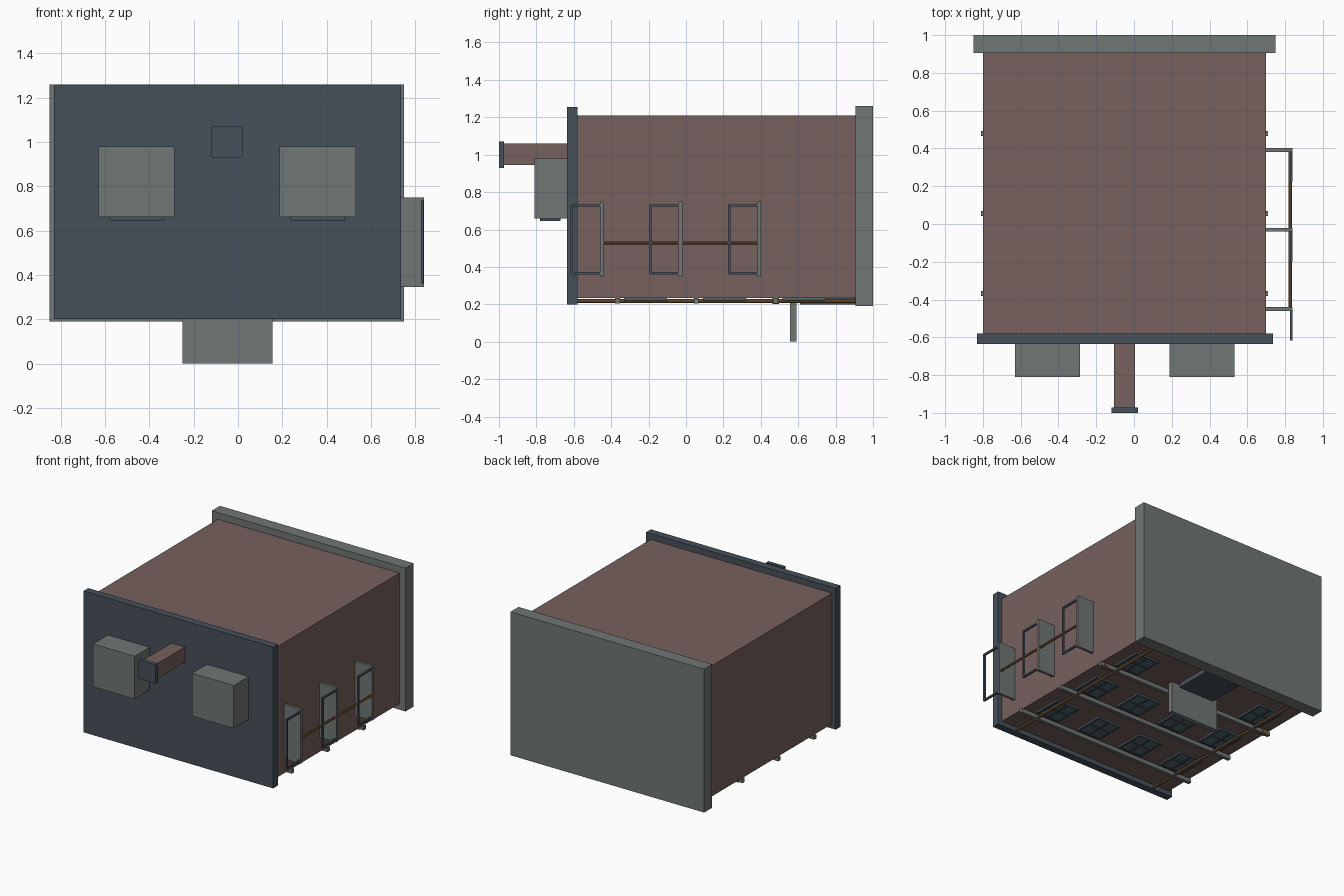
import bpy

cube = bpy.data.objects.get("Cube")
if cube:
    bpy.data.objects.remove(cube, do_unlink=True)


def material(name, rgb):
    m = bpy.data.materials.new(name)
    m.use_nodes = True
    m.diffuse_color = (*rgb, 1)
    m.node_tree.nodes["Principled BSDF"].inputs["Base Color"].default_value = (*rgb, 1)
    return m


BRICK = material("dusty brown brick", (.181, .119, .111))
SLATE = material("dark slate", (.061, .082, .102))
STONE = material("grey stone", (.162, .184, .178))
GLASS = material("teal glass", (.08, .138, .162))
COPPER = material("copper", (.205, .11, .045))


def finish(name, mat):
    ob = bpy.context.object
    ob.name = name
    ob.data.materials.append(mat)
    return ob


def box(name, xs, ys, zs, mat):
    """Box given by its extent on each axis."""
    spans = (xs, ys, zs)
    bpy.ops.mesh.primitive_cube_add(size=1, location=[(a + b) / 2 for a, b in spans])
    bpy.context.object.scale = [b - a for a, b in spans]
    bpy.ops.object.transform_apply(location=False, rotation=False, scale=True)
    return finish(name, mat)


def pipe(name, x, z, y0, y1, radius):
    """Eight-sided pipe running along y."""
    bpy.ops.mesh.primitive_cylinder_add(vertices=8, radius=radius, depth=y1 - y0,
                                        location=(x, (y0 + y1) / 2, z),
                                        rotation=(1.5708, 0, 0))
    return finish(name, COPPER)


MID = -.05      # centre line of the building
WALL = .235     # height of the facade plane, which faces down

# Main masses
box("building_body", (-.8, .7), (-.58, .91), (WALL, 1.21), BRICK)
box("roof_slab", (-.83, .735), (-.635, -.58), (.2, 1.255), SLATE)
box("foundation_slab", (-.85, .75), (.905, 1), (.19, 1.26), STONE)

# Roof units with vents, and the chimney
for x in (-.4575, .36):
    box("roof_unit", (x - .172, x + .172), (-.81, -.635), (.66, .98), STONE)
    box("roof_unit_vent", (x - .123, x + .123), (-.78, -.67), (.645, .66), SLATE)
box("chimney", (-.105, .005), (-.975, -.635), (.945, 1.06), BRICK)
box("chimney_cap", (-.12, .02), (-1, -.972), (.93, 1.07), SLATE)

# Entrance
box("door", (-.2, .1), (.61, .905), (.2, WALL), SLATE)
box("door_canopy", (-.25, .155), (.555, .59), (0, WALL), STONE)


def window(x, y):
    w, h, bar = .1, .115, .007
    box("window_glass", (x - w, x + w), (y - h, y + h), (WALL - .008, WALL), GLASS)
    for s in (-1, 0, 1):
        cx, cy = x + s * (w - bar), y + s * (h - bar)
        box("window_upright", (cx - bar, cx + bar), (y - h, y + h),
            (WALL - .014, WALL), SLATE)
        box("window_crossbar", (x - w, x + w), (cy - bar, cy + bar),
            (WALL - .013, WALL), SLATE)


# Windows and ledges on each floor
for floor, y in enumerate((-.367, .055, .48)):
    box("floor_ledge", (-.81, .71), (y - .013, y + .013), (.205, WALL), STONE)
    for offset in (-.555, -.185, .185, .555):
        if floor < 2 or abs(offset) > .3:      # the door takes the middle
            window(MID + offset, y + .15)

# Drain pipes and clamps
for side in (-1, 1):
    x = MID + side * .615
    pipe("drain_pipe", x, .217, -.58, .905, .011)
    x = MID + side * .71
    box("ledge_clamp", (x - .018, x + .018), (.462, .498), (.203, WALL), COPPER)

# Fire escape: landings, railings and the pole through them
for y in (-.45, -.03, .392):
    box("landing", (.7, .84), (y - .01, y + .01), (.345, .75), STONE)
    rail_x = (.825, .838)
    box("railing_top", rail_x, (y - .168, y - .155), (.36, .735), SLATE)
    for z in (.36, .722):
        box("railing_post", rail_x, (y - .168, y), (z, z + .013), SLATE)
pipe("escape_pole", .827, .528, -.455, .4, .009)
